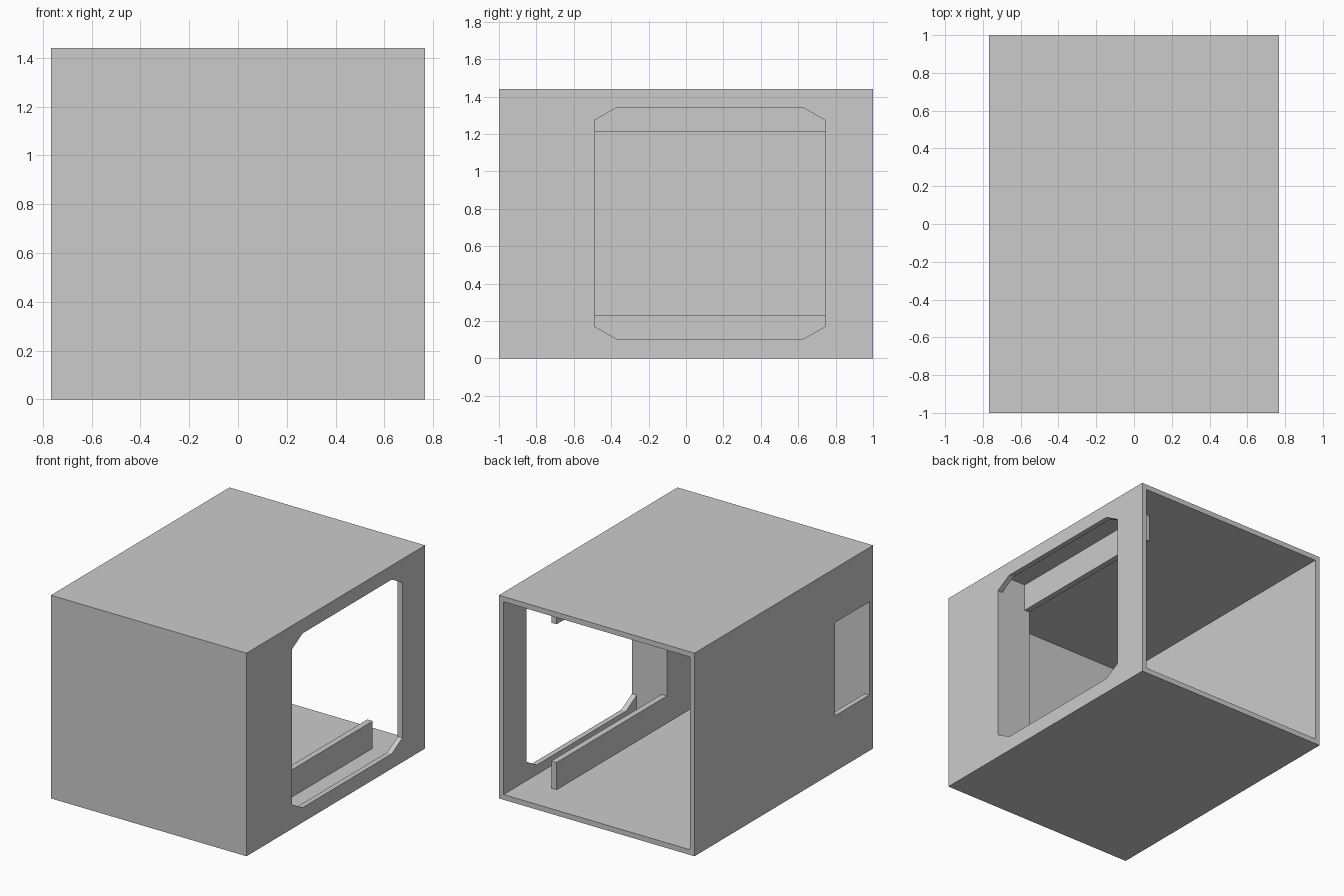
import bpy
import bmesh

cube = bpy.data.objects.get("Cube")
if cube:
    bpy.data.objects.remove(cube, do_unlink=True)

W, D, H, T = 0.767, 1.0, 1.44, 0.037   # half width, half depth, height, wall thickness
PANEL_IN, PANEL_OUT = 0.493, 0.535     # inner panel faces
Y0, Y1 = -0.49, 0.745                  # side opening limits

grey = bpy.data.materials.new("plain_grey")
grey.use_nodes = True
colour = (0.6, 0.6, 0.6, 1)
grey.diffuse_color = colour
grey.node_tree.nodes["Principled BSDF"].inputs["Base Color"].default_value = colour


def prism(name, outline, x0, x1):
    """Extrude a y-z outline along x."""
    bm = bmesh.new()
    face = bm.faces.new([bm.verts.new((x0, y, z)) for y, z in outline])
    new = bmesh.ops.extrude_face_region(bm, geom=[face])["geom"]
    verts = [v for v in new if isinstance(v, bmesh.types.BMVert)]
    bmesh.ops.translate(bm, verts=verts, vec=(x1 - x0, 0, 0))
    bmesh.ops.recalc_face_normals(bm, faces=bm.faces)
    mesh = bpy.data.meshes.new(name)
    bm.to_mesh(mesh)
    bm.free()
    mesh.materials.append(grey)
    obj = bpy.data.objects.new(name, mesh)
    bpy.context.collection.objects.link(obj)
    return obj


def rect(y0, y1, z0, z1):
    return [(y0, z0), (y1, z0), (y1, z1), (y0, z1)]


def cut(target, cutter):
    cutter.hide_render = True
    cutter.hide_viewport = True
    cutter.display_type = 'WIRE'
    mod = target.modifiers.new(cutter.name, 'BOOLEAN')
    mod.operation = 'DIFFERENCE'
    mod.solver = 'EXACT'
    mod.object = cutter
    # Apply the cut, then drop the helper
    bpy.context.view_layer.objects.active = target
    bpy.ops.object.modifier_apply(modifier=mod.name)
    bpy.data.objects.remove(cutter, do_unlink=True)


# Hollow shell, open at the back
shell = prism("shell", rect(-D, D, 0, H), -W, W)
cut(shell, prism("hollow_cutter", rect(-D + T, D + 0.2, T, H - T), -W + T, W - T))

# Large side opening with chamfered corners
zb, zt, cy, cz = 0.105, 1.34, 0.117, 0.067
opening = [(Y0 + cy, zb), (Y1 - cy, zb), (Y1, zb + cz), (Y1, zt - cz),
           (Y1 - cy, zt), (Y0 + cy, zt), (Y0, zt - cz), (Y0, zb + cz)]
cut(shell, prism("opening_cutter", opening, W - T - 0.05, W + 0.1))

# Small rectangular window in the opposite wall
cut(shell, prism("window_cutter", rect(-0.957, -0.576, 0.395, 1.055), -W - 0.1, -W + T + 0.05))

# Inner C-shaped panel: front part with a sill and a lintel reaching back
sill, lintel, floor, ceiling = 0.23, 1.21, T, H - T
panel = [(-D + T, floor), (Y1, floor), (Y1, sill), (Y0, sill),
         (Y0, lintel), (Y1, lintel), (Y1, ceiling), (-D + T, ceiling)]
prism("inner_panel", panel, PANEL_IN, PANEL_OUT)

# Jamb closing the gap between the panel and the outer wall
prism("jamb", rect(Y0 - T, Y0, floor, ceiling), PANEL_OUT, W - T)
